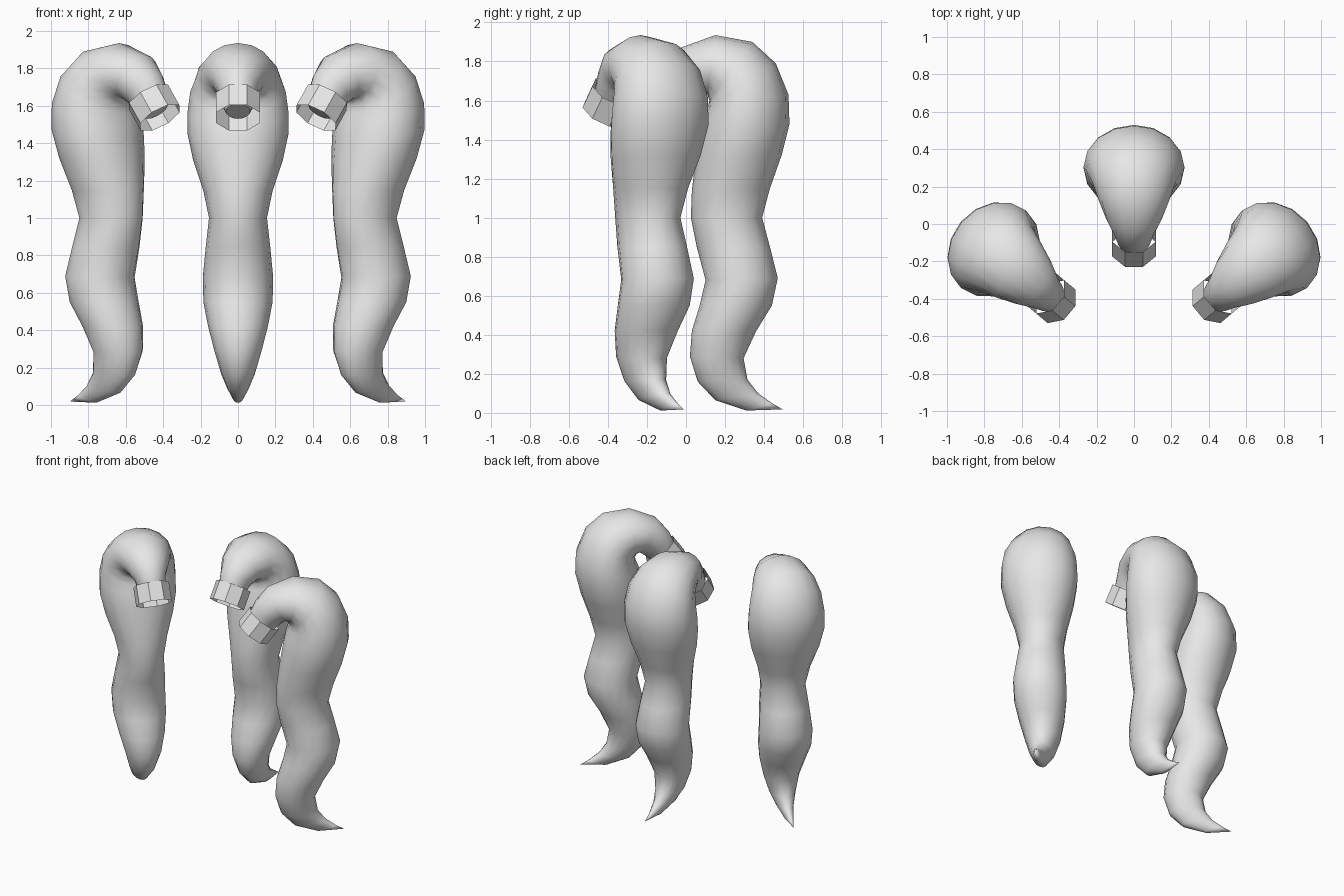
import bpy, bmesh, math
from mathutils import Vector, Matrix

if "Cube" in bpy.data.objects:
    bpy.data.objects.remove(bpy.data.objects["Cube"])

grey = bpy.data.materials.new("light_grey")
grey.diffuse_color = (0.8, 0.8, 0.8, 1)
grey.use_nodes = True
grey.node_tree.nodes["Principled BSDF"].inputs["Base Color"].default_value = grey.diffuse_color

# Curl sections: outer (y, z), inner (y, z), half width
SECTIONS = [
    (-.165, 1.61, -.05, 1.53, .065), (-.165, 1.67, .00, 1.56, .09),
    (-.12, 1.77, .06, 1.61, .11), (-.03, 1.87, .09, 1.635, .15),
    (.15, 1.935, .11, 1.63, .19), (.34, 1.90, .12, 1.60, .225),
    (.46, 1.79, .11, 1.56, .255), (.525, 1.63, .085, 1.50, .27),
    (.53, 1.48, .07, 1.42, .27), (.49, 1.32, .05, 1.30, .24),
    (.43, 1.15, .03, 1.14, .185), (.39, 1.0, .025, 1.0, .155),
    (.43, .85, .055, .85, .172), (.47, .69, .10, .68, .188),
    (.44, .55, .07, .55, .185), (.36, .42, .03, .42, .16),
    (.295, .28, .02, .29, .125), (.315, .17, .06, .16, .09),
    (.37, .10, .15, .065, .055), (.44, .05, .31, .012, .025),
]
TIP = (0, .495, .018)
SIDES = 16


def finish(bm, name):
    bmesh.ops.recalc_face_normals(bm, faces=bm.faces)
    mesh = bpy.data.meshes.new(name)
    bm.to_mesh(mesh)
    bm.free()
    mesh.materials.append(grey)
    return mesh


def curl_mesh():
    bm = bmesh.new()
    rings = []
    for oy, oz, iy, iz, half in SECTIONS:
        outer, inner = Vector((0, oy, oz)), Vector((0, iy, iz))
        mid, arm = (outer + inner) / 2, (outer - inner) / 2
        angles = [2 * math.pi * i / SIDES for i in range(SIDES)]
        rings.append([bm.verts.new(mid + arm * math.cos(a)
                                   + Vector((half * math.sin(a), 0, 0)))
                      for a in angles])
    for a, b in zip(rings, rings[1:]):
        for i in range(SIDES):
            j = (i + 1) % SIDES
            bm.faces.new((a[i], a[j], b[j], b[i]))
    tip = bm.verts.new(TIP)
    for i in range(SIDES):
        bm.faces.new((rings[-1][i], rings[-1][(i + 1) % SIDES], tip))
    bm.faces.new(rings[0])
    for f in bm.faces:
        f.smooth = len(f.verts) < 5
    return finish(bm, "curl")


def collar_mesh():
    # Open eight-sided tube pointing forward and down
    bm = bmesh.new()
    axis = Vector((0, -.59, -.81)).normalized()
    place = (Matrix.Translation((0, -.095, 1.59))
             @ Matrix.Rotation(math.atan2(axis.y, axis.z) * -1, 4, 'X')
             @ Matrix.Rotation(math.pi / 8, 4, 'Z'))
    bmesh.ops.create_cone(bm, cap_ends=False, segments=8, radius1=.126,
                          radius2=.126, depth=.135, matrix=place)
    return finish(bm, "collar")


curl, collar = curl_mesh(), collar_mesh()

# Centre piece and two turned side pieces
for side, x, y, turn in (("centre", 0, 0, 0), ("left", -.52, -.329, 50),
                         ("right", .52, -.329, -50)):
    for mesh in (curl, collar):
        ob = bpy.data.objects.new(f"{side}_{mesh.name}", mesh)
        ob.location = (x, y, 0)
        ob.rotation_euler.z = math.radians(turn)
        bpy.context.collection.objects.link(ob)
